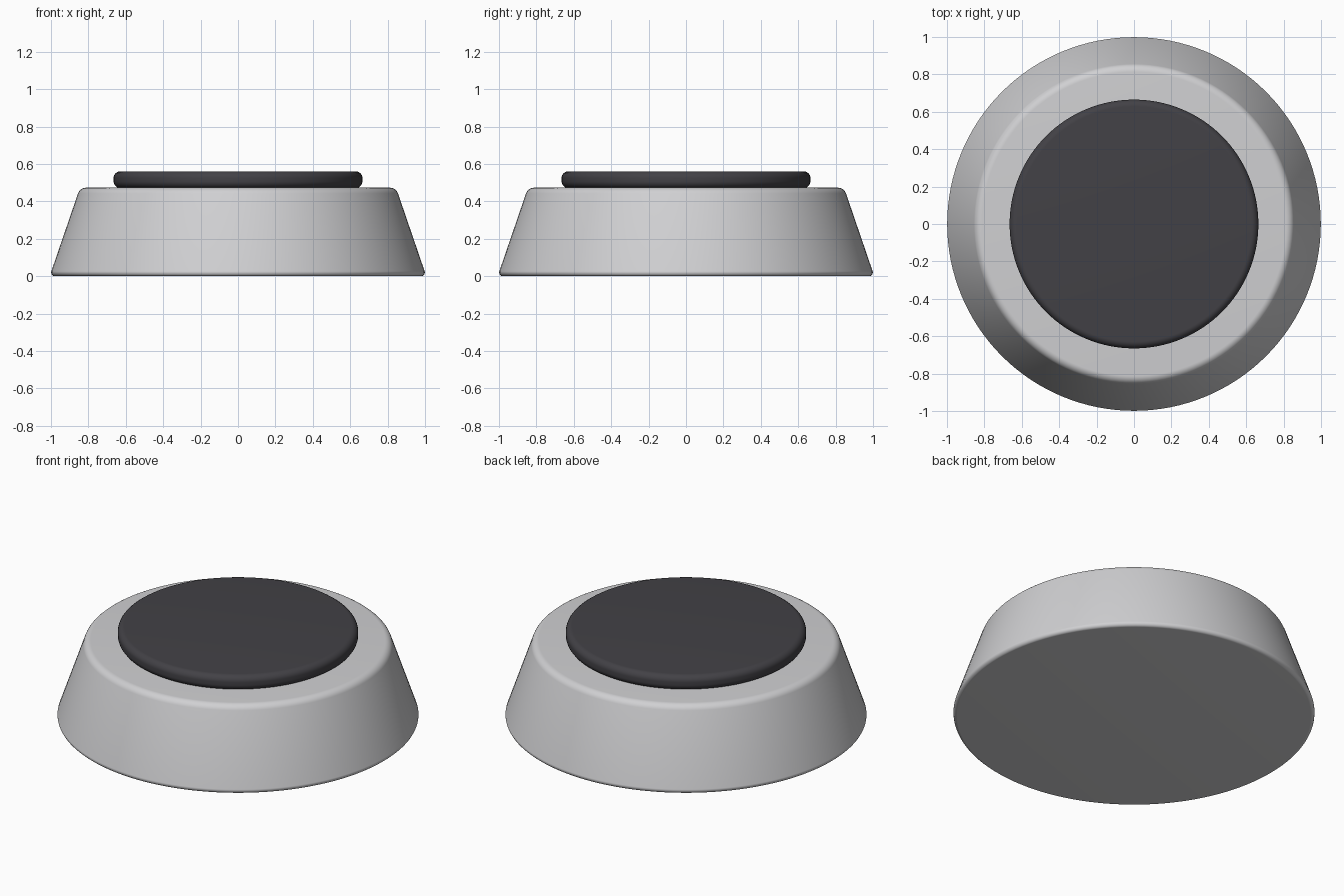
import bpy, bmesh, math
from mathutils import Vector

if "Cube" in bpy.data.objects:
    bpy.data.objects.remove(bpy.data.objects["Cube"])


def material(name, rgb):
    m = bpy.data.materials.new(name)
    m.diffuse_color = (*rgb, 1)
    m.use_nodes = True
    m.node_tree.nodes["Principled BSDF"].inputs["Base Color"].default_value = m.diffuse_color
    return m


def rounded(corners, steps=6):
    """Profile from (radius, z, fillet) corners, each fillet drawn as an arc."""
    pts = []
    for i, (x, z, r) in enumerate(corners):
        p = Vector((x, z))
        if r == 0:
            pts.append(p)
            continue
        a = (Vector(corners[i - 1][:2]) - p).normalized()
        b = (Vector(corners[i + 1][:2]) - p).normalized()
        half = math.acos(a.dot(b)) / 2
        centre = p + (a + b).normalized() * (r / math.sin(half))
        start = p + a * (r / math.tan(half)) - centre
        end = p + b * (r / math.tan(half)) - centre
        for k in range(steps + 1):
            chord = start.lerp(end, k / steps)
            pts.append(centre + chord.normalized() * r)
    return pts


def lathe(name, corners, mat, segments=128):
    """Closed solid of revolution with flat end caps."""
    bm = bmesh.new()
    rings = []
    for p in rounded(corners)[1:-1]:
        rings.append([bm.verts.new((p.x * math.cos(t), p.x * math.sin(t), p.y))
                      for t in (2 * math.pi * s / segments for s in range(segments))])
    for lo, hi in zip(rings, rings[1:]):
        for s in range(segments):
            n = (s + 1) % segments
            bm.faces.new((lo[s], lo[n], hi[n], hi[s]))
    bm.faces.new(rings[0][::-1])
    bm.faces.new(rings[-1])
    mesh = bpy.data.meshes.new(name)
    bm.to_mesh(mesh)
    bm.free()
    mesh.materials.append(mat)
    obj = bpy.data.objects.new(name, mesh)
    bpy.context.collection.objects.link(obj)
    bpy.ops.object.select_all(action='DESELECT')
    bpy.context.view_layer.objects.active = obj
    obj.select_set(True)
    bpy.ops.object.shade_smooth_by_angle(angle=math.radians(30))
    return obj


light_grey = material("light grey", (0.63, 0.63, 0.645))
charcoal = material("charcoal", (0.055, 0.053, 0.061))

# tapered base with softened rims
lathe("base", [(0, 0, 0), (1.007, 0, 0.02), (0.845, 0.473, 0.045), (0, 0.473, 0)], light_grey)

# round pad resting on the base
lathe("top_pad", [(0, 0.471, 0), (0.665, 0.471, 0.036), (0.665, 0.561, 0.036), (0, 0.561, 0)], charcoal)
